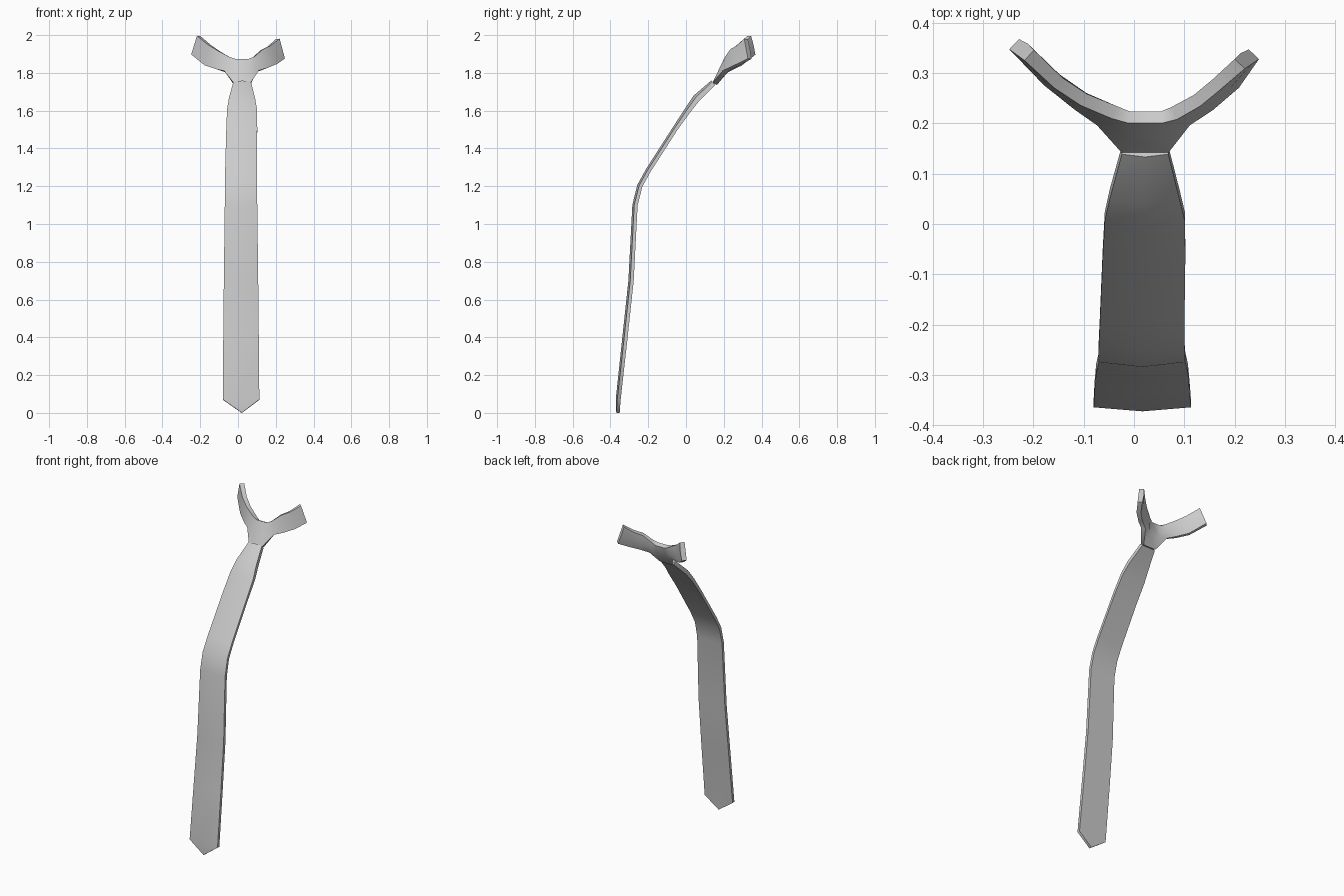
import bpy, bmesh, math
from mathutils import Vector

if "Cube" in bpy.data.objects:
    bpy.data.objects.remove(bpy.data.objects["Cube"], do_unlink=True)

fabric = bpy.data.materials.new("grey fabric")
fabric.use_nodes = True
GREY = (0.6, 0.6, 0.6, 1)
fabric.diffuse_color = GREY
fabric.node_tree.nodes["Principled BSDF"].inputs["Base Color"].default_value = GREY


def strip(name, sections):
    """Loft a padded cloth strip through (edge a, edge b, thickness, bulge) sections."""
    secs = [(Vector(a), Vector(b), t, g) for a, b, t, g in sections]
    mids = [(a + b) / 2 for a, b, t, g in secs]
    # One width direction per section; a pointed end borrows from its neighbour
    widths = [b - a for a, b, t, g in secs]
    if widths[0].length < 0.001:
        widths[0] = widths[1]
    bm = bmesh.new()
    rings = []
    for i, (a, b, t, g) in enumerate(secs):
        tangent = mids[min(i + 1, len(mids) - 1)] - mids[max(i - 1, 0)]
        n = widths[i].cross(tangent).normalized()
        h = n * t / 2
        pts = [a + h, mids[i] + h + n * g, b + h, b - h, mids[i] - h, a - h]
        rings.append([bm.verts.new(p) for p in pts])
    for r, s in zip(rings, rings[1:]):
        for k in range(6):
            m = (k + 1) % 6
            bm.faces.new((r[k], r[m], s[m], s[k]))
    bm.faces.new(rings[0][::-1])
    bm.faces.new(rings[-1])
    bmesh.ops.remove_doubles(bm, verts=bm.verts, dist=0.0005)
    bmesh.ops.recalc_face_normals(bm, faces=bm.faces)
    mesh = bpy.data.meshes.new(name)
    bm.to_mesh(mesh)
    bm.free()
    mesh.materials.append(fabric)
    obj = bpy.data.objects.new(name, mesh)
    bpy.context.collection.objects.link(obj)
    bpy.ops.object.select_all(action='DESELECT')
    obj.select_set(True)
    bpy.context.view_layer.objects.active = obj
    bpy.ops.object.shade_smooth_by_angle(angle=math.radians(65))
    return obj


# Hanging blade: left edge, right edge, depth, height, thickness, bulge
blade = [
    (0.02, 0.02, -0.36, 0.0, 0.018, 0.0),
    (-0.08, 0.113, -0.355, 0.07, 0.018, 0.008),
    (-0.078, 0.11, -0.318, 0.4, 0.018, 0.01),
    (-0.075, 0.107, -0.286, 0.7, 0.018, 0.01),
    (-0.07, 0.102, -0.265, 1.1, 0.018, 0.01),
    (-0.07, 0.1, -0.24, 1.2, 0.018, 0.01),
    (-0.068, 0.1, -0.196, 1.28, 0.018, 0.01),
    (-0.062, 0.102, -0.055, 1.5, 0.018, 0.01),
    (-0.058, 0.101, 0.015, 1.6, 0.022, 0.012),
    (-0.048, 0.09, 0.06, 1.66, 0.026, 0.015),
    (-0.024, 0.068, 0.147, 1.745, 0.024, 0.008),
]
strip("tie_blade", [((l, y, z), (r, y, z), t, g) for l, r, y, z, t, g in blade])

# Knot and the two collar bands: lower edge, upper edge, thickness, bulge
band = [
    ((-0.238, 0.357, 1.897), (-0.208, 0.335, 1.995), 0.028, 0.003),
    ((-0.17, 0.285, 1.84), (-0.15, 0.28, 1.947), 0.026, 0.006),
    ((-0.11, 0.237, 1.818), (-0.1, 0.247, 1.915), 0.026, 0.008),
    ((-0.068, 0.208, 1.807), (-0.04, 0.222, 1.88), 0.028, 0.01),
    ((-0.022, 0.152, 1.742), (-0.01, 0.212, 1.868), 0.026, 0.012),
    ((0.066, 0.152, 1.742), (0.055, 0.212, 1.868), 0.026, 0.012),
    ((0.105, 0.208, 1.809), (0.08, 0.22, 1.882), 0.028, 0.01),
    ((0.15, 0.237, 1.824), (0.125, 0.245, 1.922), 0.026, 0.008),
    ((0.2, 0.28, 1.845), (0.165, 0.278, 1.942), 0.026, 0.006),
    ((0.238, 0.337, 1.875), (0.21, 0.318, 1.98), 0.028, 0.003),
]
strip("knot_and_collar_bands", band)
